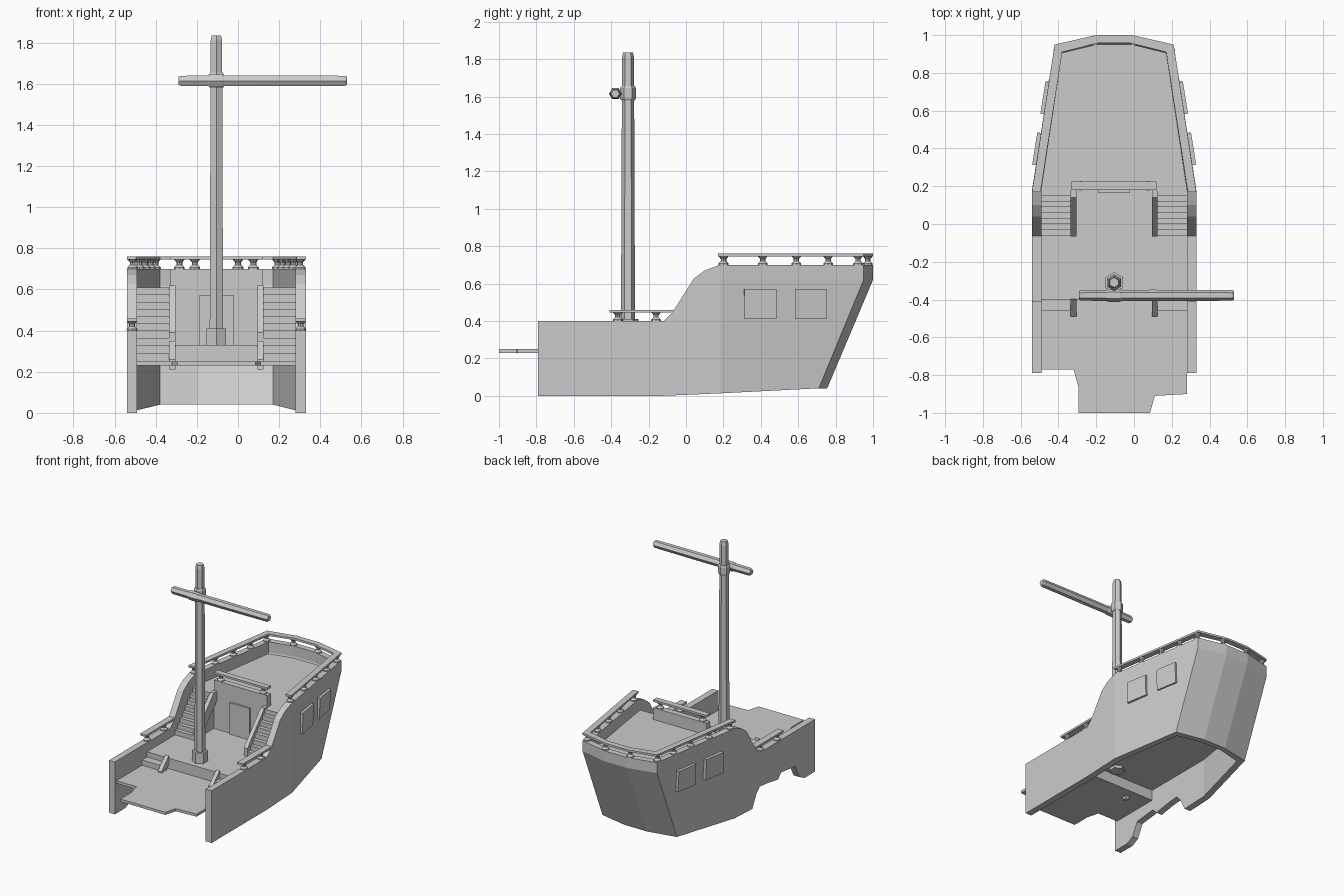
import bpy, bmesh, math
from mathutils import Vector, Matrix

if "Cube" in bpy.data.objects:
    bpy.data.objects.remove(bpy.data.objects["Cube"])

CX = -0.105  # hull centre line
grey = bpy.data.materials.new("plain_grey")
grey.use_nodes = True
grey.diffuse_color = (0.6, 0.6, 0.6, 1)
grey.node_tree.nodes["Principled BSDF"].inputs["Base Color"].default_value = (0.6, 0.6, 0.6, 1)


def finish(name, bm):
    bmesh.ops.recalc_face_normals(bm, faces=bm.faces[:])
    mesh = bpy.data.meshes.new(name)
    bm.to_mesh(mesh)
    bm.free()
    mesh.materials.append(grey)
    ob = bpy.data.objects.new(name, mesh)
    bpy.context.collection.objects.link(ob)
    return ob


def prism(name, outline, vec):
    """Extrude a closed outline of 3D points along a vector."""
    bm = bmesh.new()
    face = bm.faces.new([bm.verts.new(p) for p in outline])
    ext = bmesh.ops.extrude_face_region(bm, geom=[face])["geom"]
    bmesh.ops.translate(bm, vec=vec, verts=[v for v in ext if isinstance(v, bmesh.types.BMVert)])
    return finish(name, bm)


def box(name, x0, x1, y0, y1, z0, z1):
    return prism(name, [(x0, y0, z0), (x1, y0, z0), (x1, y1, z0), (x0, y1, z0)], (0, 0, z1 - z0))


def lathe(name, profile, loc, sides=6, axis="Z", turn=0.0):
    """Stack of rings given as (radius, height)."""
    bm = bmesh.new()
    rings = []
    for r, h in profile:
        ring = []
        for i in range(sides):
            a = turn + 2 * math.pi * i / sides
            ring.append(bm.verts.new((r * math.cos(a), r * math.sin(a), h)))
        rings.append(ring)
    for a, b in zip(rings, rings[1:]):
        for i in range(sides):
            j = (i + 1) % sides
            bm.faces.new((a[i], a[j], b[j], b[i]))
    bm.faces.new(rings[0])
    bm.faces.new(rings[-1])
    if axis == "X":
        bm.transform(Matrix.Rotation(math.pi / 2, 4, "Y"))
    bm.transform(Matrix.Translation(loc))
    return finish(name, bm)


def interp(table, y):
    for (a, za), (b, zb) in zip(table, table[1:]):
        if y <= b:
            return za + (zb - za) * max(0, y - a) / (b - a)
    return table[-1][1]


# Hull shell: open bottom, raked stern, broken lower edge on the right side
TOP = [(-0.79, 0.4), (-0.12, 0.4), (-0.07, 0.45), (0.0, 0.56), (0.04, 0.625), (0.1, 0.67), (0.18, 0.7)]
KEEL = [(-0.79, 0), (-0.12, 0), (0.18, 0.013)]
BROKEN = [(-0.79, 0), (-0.66, 0), (-0.6, 0.03), (-0.55, 0.13), (-0.38, 0.15), (-0.34, 0.11),
          (-0.22, 0.13), (-0.12, 0.14), (-0.08, 0.1), (-0.03, 0.004), (0.18, 0.013)]
KNEE = 0.62


def section(side, outer, inner, low, mid, low_in, mid_in, zb, zt):
    knee = min(KNEE, zt - 0.02)
    xo, xi = CX + side * outer, CX + side * inner
    return [(xo, low, zb), (xo, mid, knee), (xo, mid, zt),
            (xi, mid_in, zt), (xi, mid_in, knee), (xi, low_in, zb)]


def half(side, bottom):
    ys = sorted({p[0] for p in TOP + bottom})
    secs = [section(side, 0.435, 0.385, y, y, y, y, interp(bottom, y), interp(TOP, y)) for y in ys]
    secs.append(section(side, 0.315, 0.275, 0.71, 0.95, 0.67, 0.91, 0.04, 0.7))
    secs.append(section(side, 0.095, 0.09, 0.755, 1.0, 0.715, 0.955, 0.04, 0.7))
    return secs


bm = bmesh.new()
loops = [[bm.verts.new(p) for p in s] for s in half(1, KEEL) + half(-1, BROKEN)[::-1]]
for a, b in zip(loops, loops[1:]):
    for i in range(6):
        j = (i + 1) % 6
        bm.faces.new((a[i], a[j], b[j], b[i]))
bm.faces.new(loops[0])
bm.faces.new(loops[-1])
finish("hull", bm)


# Decks
def deck(name, front, corner, stern, z, thick):
    pts = [(0.385, front), (0.385, 0.18), (0.285, corner), (0.09, stern)]
    if front > 0.17:
        pts.pop(1)
    outline = [(CX + x, y, z - thick) for x, y in pts] + [(CX - x, y, z - thick) for x, y in pts[::-1]]
    prism(name, outline, (0, 0, thick))


deck("main_deck", -0.4, 0.79, 0.84, 0.33, 0.02)
deck("upper_deck", 0.18, 0.91, 0.957, 0.61, 0.02)
fore = [(-0.49, -0.39), (-0.49, -0.77), (-0.32, -0.77), (-0.295, -0.86), (-0.295, -1),
        (0.085, -1), (0.11, -0.91), (0.28, -0.9), (0.28, -0.39)]
prism("fore_platform", [(x, y, 0.23) for x, y in fore], (0, 0, 0.02))
box("deck_riser", -0.49, 0.28, -0.4, -0.385, 0.23, 0.33)

# Cabin front, door and parapet
box("cabin_front", -0.49, 0.28, 0.18, 0.2, 0.32, 0.6)
box("cabin_door", -0.19, -0.02, 0.165, 0.18, 0.33, 0.57)
box("parapet", -0.33, 0.12, 0.18, 0.225, 0.59, 0.7)

# Stairs, stringers and small fore steps, mirrored about the centre line
STEPS = 8
for side, word in ((1, "left"), (-1, "right")):
    def span(a, b):
        return sorted((CX + side * a, CX + side * b))
    x0, x1 = span(0.225, 0.385)
    run, rise = 0.24 / STEPS, 0.28 / STEPS
    stair = [(x0, 0.18, 0.32), (x0, -0.06, 0.32)]
    for i in range(STEPS):
        y, z = -0.06 + i * run, 0.33 + (i + 1) * rise
        stair += [(x0, y, z), (x0, y + run, z)]
    prism(word + "_stairs", stair, (x1 - x0, 0, 0))
    x0, x1 = span(0.2, 0.23)
    prism(word + "_stringer", [(x0, -0.065, 0.33), (x0, -0.065, 0.39), (x0, 0.14, 0.62),
                               (x0, 0.18, 0.62), (x0, 0.18, 0.55), (x0, -0.02, 0.33)], (x1 - x0, 0, 0))
    prism(word + "_fore_brace", [(x0, -0.49, 0.21), (x0, -0.49, 0.26), (x0, -0.4, 0.35),
                                 (x0, -0.39, 0.3), (x0, -0.46, 0.21)], (x1 - x0, 0, 0))
    x0, x1 = span(0.225, 0.385)
    box(word + "_fore_step", x0, x1, -0.46, -0.4, 0.25, 0.29)


# Balusters and rails
def baluster(name, x, y, z):
    lathe(name, [(0.026, z), (0.026, z + 0.008), (0.014, z + 0.02), (0.014, z + 0.032),
                 (0.026, z + 0.046)], (x, y, 0), 8)


path_out = [(0.435, 0.17), (0.315, 0.95), (0.095, 1.0)]
path_in = [(0.39, 0.17), (0.275, 0.91), (0.09, 0.957)]
ring = [(s * x, y) for s, p in ((1, path_out), (-1, path_out[::-1])) for x, y in p]
ring += [(s * x, y) for s, p in ((-1, path_in), (1, path_in[::-1])) for x, y in p]
prism("upper_rail", [(CX + x, y, 0.745) for x, y in ring], (0, 0, 0.015))
for side, word in ((1, "left"), (-1, "right")):
    for y in (0.2, 0.41, 0.59, 0.76, 0.92):
        x = 0.41 - 0.115 * (y - 0.18) / 0.75
        baluster(word + "_baluster", CX + side * x, y, 0.7)
    baluster(word + "_stern_baluster", CX + side * 0.105, 0.972, 0.7)
    baluster(word + "_parapet_baluster", CX + side * 0.18, 0.202, 0.7)
    x = CX + side * 0.41
    for y in (-0.365, -0.16):
        baluster(word + "_waist_baluster", x, y, 0.4)
    prism(word + "_waist_rail", [(x - 0.025, -0.41, 0.445), (x - 0.025, -0.41, 0.46),
                                 (x - 0.025, -0.06, 0.46), (x - 0.025, -0.08, 0.445)], (0.05, 0, 0))
box("parapet_rail", -0.33, 0.12, 0.18, 0.225, 0.745, 0.76)

# Window panels follow the slope of the hull side
for side, word in ((1, "left"), (-1, "right")):
    for y0, y1 in ((0.31, 0.48), (0.58, 0.75)):
        corners = []
        for y, z in ((y0, 0.41), (y1, 0.41), (y1, 0.57), (y0, 0.57)):
            stern = 0.71 + 0.24 * (z - 0.04) / 0.58
            x = 0.435 - 0.12 * (y - 0.18) / (stern - 0.18)
            corners.append((CX + side * (x - 0.01), y, z))
        prism(word + "_window", corners, (side * 0.03, 0.004, 0))

# Mast and yard
MAST = (CX, -0.31, 0)
T = math.pi / 6
lathe("mast", [(0.038, 0.3), (0.032, 1.81), (0.026, 1.835)], MAST, turn=T)
lathe("mast_foot", [(0.055, 0.29), (0.055, 0.41)], MAST, turn=T)
lathe("mast_collar", [(0.036, 1.58), (0.043, 1.59), (0.043, 1.645), (0.036, 1.655)], MAST, turn=T)
lathe("yard", [(0.022, -0.29), (0.028, -0.28), (0.03, 0.1), (0.028, 0.52), (0.022, 0.53)],
      (0, -0.378, 1.615), axis="X", turn=T)
lathe("yard_collar", [(0.03, -0.145), (0.034, -0.135), (0.034, -0.075), (0.03, -0.065)],
      (0, -0.378, 1.615), axis="X", turn=T)
